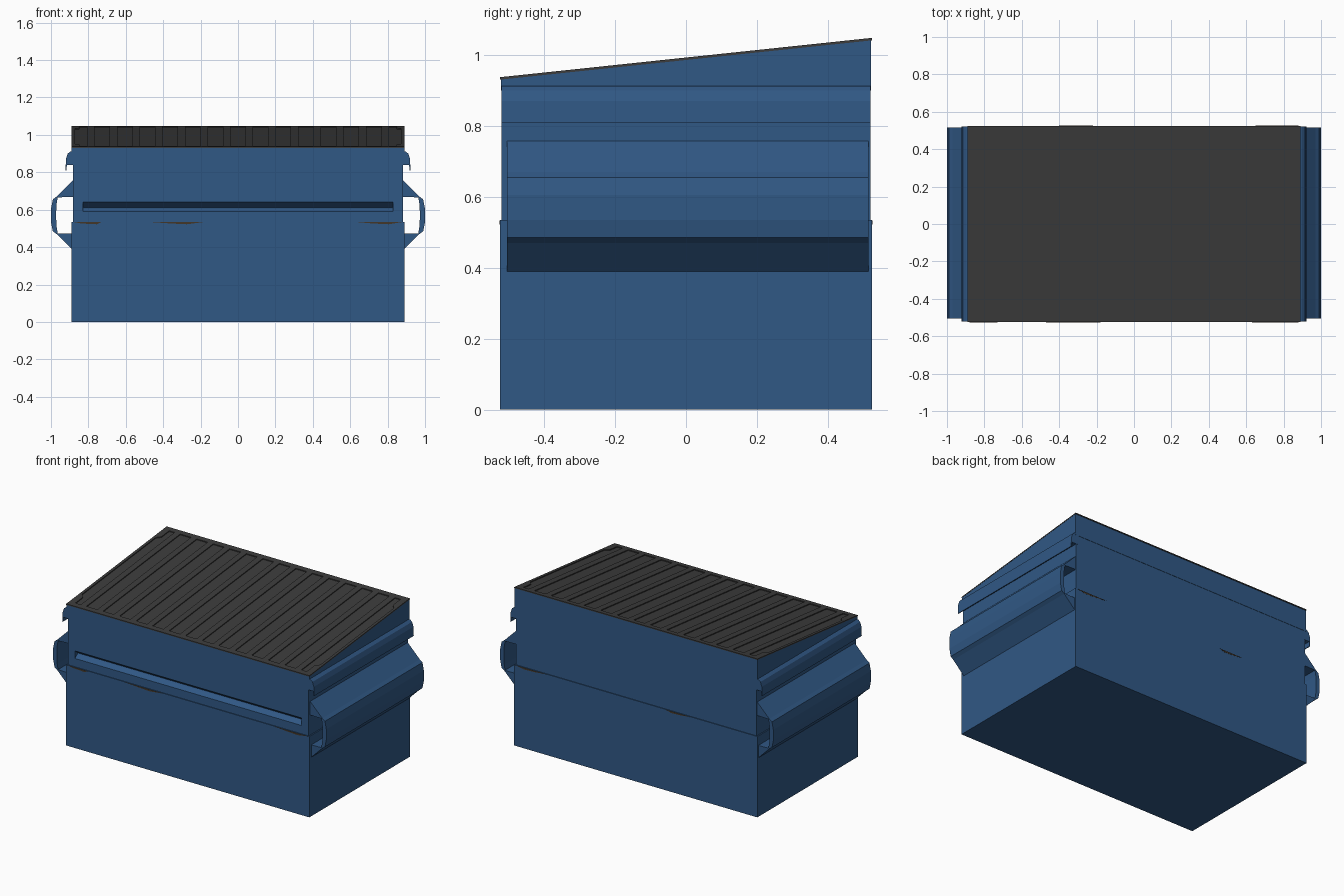
import bpy, bmesh

if "Cube" in bpy.data.objects:
    bpy.data.objects.remove(bpy.data.objects["Cube"])


def material(name, rgb):
    m = bpy.data.materials.new(name)
    m.diffuse_color = (*rgb, 1)
    m.use_nodes = True
    m.node_tree.nodes["Principled BSDF"].inputs["Base Color"].default_value = m.diffuse_color
    return m


BLUE = material("blue paint", (0.03, 0.098, 0.235))
GREY = material("dark grey lid", (0.045, 0.045, 0.045))
RUST = material("dark rust", (0.055, 0.037, 0.022))


def slope(y):
    """Height of the slanted lid at depth y."""
    return 0.992 + 0.1057 * y


def finish(name, bm, mat):
    bmesh.ops.recalc_face_normals(bm, faces=bm.faces)
    me = bpy.data.meshes.new(name)
    bm.to_mesh(me)
    bm.free()
    me.materials.append(mat)
    ob = bpy.data.objects.new(name, me)
    bpy.context.collection.objects.link(ob)
    return ob


def add_prism(bm, pts, a, b, place):
    """Extrude a 2D profile from a to b; place(u, v, t) gives the 3D point."""
    lo = [bm.verts.new(place(u, v, a)) for u, v in pts]
    hi = [bm.verts.new(place(u, v, b)) for u, v in pts]
    bm.faces.new(lo)
    bm.faces.new(hi)
    n = len(pts)
    for i in range(n):
        j = (i + 1) % n
        bm.faces.new((lo[i], lo[j], hi[j], hi[i]))


def rect(x0, x1, y0, y1):
    return [(x0, y0), (x1, y0), (x1, y1), (x0, y1)]


along_x = lambda y, z, t: (t, y, z)
along_z = lambda x, y, t: (x, y, t)

# lower bin
bm = bmesh.new()
add_prism(bm, rect(-0.89, 0.89, -0.525, 0.525), 0, 0.535, along_z)
finish("lower_bin", bm, BLUE)

# upper bin, with a V groove pressed across the front
T = 0.006
side = [(0.52, 0.53), (0.52, slope(0.52) - T), (-0.52, slope(-0.52) - T)]
groove = [(-0.52, 0.64), (-0.485, 0.612), (-0.5, 0.605), (-0.52, 0.59)]
bm = bmesh.new()
add_prism(bm, side + groove + [(-0.52, 0.53)], -0.83, 0.83, along_x)
for s in (-1, 1):
    add_prism(bm, side + [(-0.52, 0.53)], s * 0.83, s * 0.882, along_x)
finish("upper_bin", bm, BLUE)

# wedge under the lid
bm = bmesh.new()
add_prism(bm, [(-0.522, 0.9), (0.522, 0.9), (0.522, slope(0.522) - T),
               (-0.522, slope(-0.522) - T)], -0.889, 0.889, along_x)
finish("rim_wedge", bm, BLUE)

# side rims and fork sleeves, mirrored left and right
RIM = [(0.87, 0.915), (0.895, 0.912), (0.91, 0.9), (0.92, 0.87), (0.922, 0.81),
       (0.917, 0.81), (0.915, 0.84), (0.87, 0.84)]
SLEEVE = [(0.88, 0.76), (0.97, 0.67), (0.99, 0.655), (1.0, 0.605), (1.0, 0.535),
          (0.99, 0.485), (0.97, 0.47), (0.88, 0.38), (0.88, 0.472),
          (0.964, 0.474), (0.97, 0.51), (0.973, 0.57), (0.97, 0.63),
          (0.964, 0.666), (0.88, 0.668)]
for s, tag in ((-1, "left"), (1, "right")):
    along_y = lambda x, z, t: (s * x, t, z)
    bm = bmesh.new()
    add_prism(bm, RIM, -0.521, 0.521, along_y)
    finish(tag + "_rim", bm, BLUE)
    bm = bmesh.new()
    add_prism(bm, SLEEVE, -0.505, 0.515, along_y)
    finish(tag + "_fork_sleeve", bm, BLUE)

# lid: thin panel plus raised frame and ribs leaving fifteen recesses
bm = bmesh.new()
on_slope = lambda x, y, t: (x, y, slope(y) + t)
add_prism(bm, rect(-0.889, 0.889, -0.524, 0.524), -T, -0.005, on_slope)


def raised(pts):
    add_prism(bm, pts, -T, 0.001, on_slope)


PITCH, HALF = 0.121, 0.04
for s in (-1, 1):
    raised(rect(-0.89, 0.89, s * 0.49, s * 0.525))
    raised(rect(s * 0.872, s * 0.89, -0.49, 0.49))
    for e in (-1, 1):
        raised([(s * 0.872, e * 0.385), (s * 0.847, e * 0.41),
                (s * 0.847, e * 0.49), (s * 0.872, e * 0.49)])
for i in range(-7, 7):
    raised(rect(i * PITCH + HALF, (i + 1) * PITCH - HALF, -0.49, 0.49))
finish("ribbed_lid", bm, GREY)

# rust slivers along the seam, front and back
bm = bmesh.new()
for x0, x1, s in ((-0.88, -0.73, -1), (-0.47, -0.18, -1), (0.63, 0.88, -1),
                  (-0.4, -0.22, 1), (0.65, 0.88, 1)):
    m = (x0 + x1) / 2
    add_prism(bm, [(x0, 0.534), (x1, 0.534), (m + 0.05, 0.522), (m - 0.03, 0.526)],
              s * 0.52, s * 0.526, lambda x, z, t: (x, t, z))
finish("rust_seam", bm, RUST)
